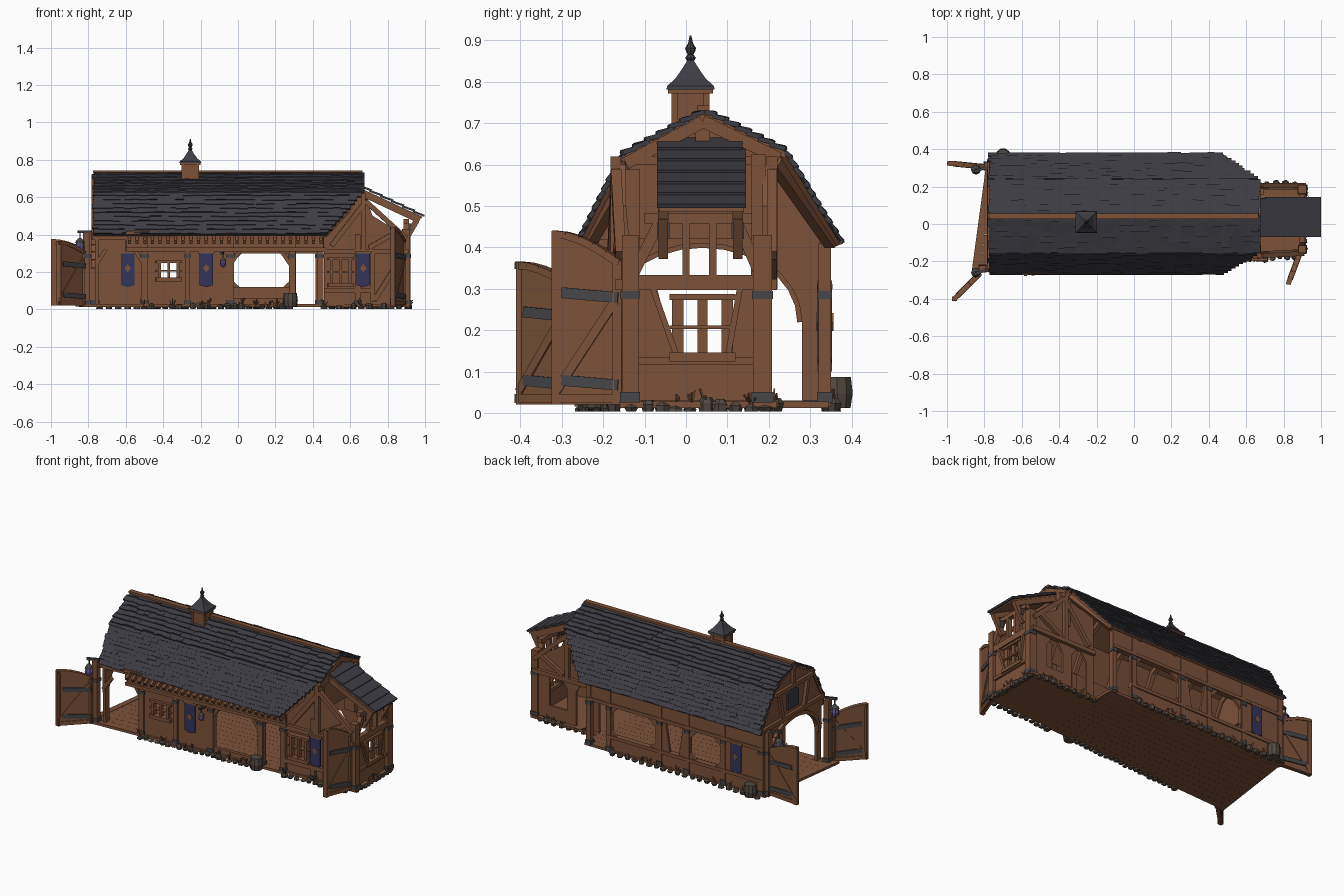
import bpy, bmesh, math, random
from mathutils import Vector as V
random.seed(4)
R = random.uniform

def mat(name, c):
    m = bpy.data.materials.new(name)
    m.diffuse_color = (*c, 1)
    return m
WOOD = mat("brown wood", (0.205, 0.085, 0.041))
SLATE = mat("dark slate", (0.047, 0.046, 0.058))
BLUE = mat("blue cloth", (0.034, 0.034, 0.105))
IRON = mat("grey iron", (0.062, 0.061, 0.066))
STONE = mat("brown stone", (0.085, 0.066, 0.052))
PURPLE = mat("purple glass", (0.12, 0.08, 0.26))
parts = {}

def part(name, m=WOOD):
    if name not in parts:
        parts[name] = (bmesh.new(), m)
    return parts[name][0]

def prism(bm, pts, off):
    a = [bm.verts.new(p) for p in pts]
    b = [bm.verts.new(V(p) + V(off)) for p in pts]
    bm.faces.new(a)
    bm.faces.new(b[::-1])
    for i in range(len(a)):
        j = (i + 1) % len(a)
        bm.faces.new((a[i], b[i], b[j], a[j]))

def beam(bm, a, b, w, h):
    a, b = V(a), V(b)
    d = (b - a).normalized()
    s = d.cross(V((0, 1, 0)) if abs(d.z) > 0.97 else V((0, 0, 1))).normalized()
    u = s.cross(d) * h / 2
    s = s * w / 2
    prism(bm, [a - s - u, a + s - u, a + s + u, a - s + u], b - a)

def lathe(bm, c, prof, n, turn=0, k=1):
    rings = [[bm.verts.new((c[0] + k * r * math.cos(turn + 2 * math.pi * i / n),
              c[1] + k * r * math.sin(turn + 2 * math.pi * i / n), c[2] + k * z)) for i in range(n)] for r, z in prof]
    for p, q in zip(rings, rings[1:]):
        for i in range(n):
            bm.faces.new((p[i], p[(i + 1) % n], q[(i + 1) % n], q[i]))
    bm.faces.new(rings[0][::-1])
    bm.faces.new(rings[-1])

def fy(x):                      # slightly skewed front wall line
    return -0.24 + (x + 0.83) * 0.052
def by(x):
    return 0.335
def ey(x):
    return 0.193

def wall(bm, f, x0, x1, z0, z1, t=0.02, dy=0):
    z = (z0 + z1) / 2
    beam(bm, (x0, f(x0) + dy, z), (x1, f(x1) + dy, z), t, z1 - z0)

def post(x, y, z1, w=0.04, z0=0.015):
    beam(part("posts"), (x, y, z0), (x, y, z1), w, w)
    beam(part("post_bands", IRON), (x, y, 0.025), (x, y, 0.05), w + .008, w + .008)
    beam(part("post_bands", IRON), (x, y, 0.275), (x, y, 0.295), w + .006, w + .006)

# floor planks
bm = part("floor")
for i in range(12):
    t0, t1 = i / 12, (i + .985) / 12
    def fl(x, t): return (x, fy(x) * (1 - t) - .02 * (1 - t) + .345 * t, .012)
    prism(bm, [fl(-.85 + .07 * t0, t0), fl(.46, t0), fl(.46, t1), fl(-.85 + .07 * t0, t1)], (0, 0, .016))
prism(bm, [(.46, -.18, .012), (.92, -.16, .012), (.92, .22, .012), (.46, .22, .012)], (0, 0, .016))

# front wall with window, wide bay and doorway
bm = part("front_wall")
for x0, x1, z0, z1 in [(-.5, -.42, .03, .33), (-.42, -.32, .03, .17), (-.42, -.32, .25, .33), (-.32, -.04, .03, .33),
                       (-.6, .46, .31, .42), (-.78, -.6, .37, .42), (.28, .31, .03, .33), (-.04, .28, .03, .06)]:
    wall(bm, fy, x0, x1, z0, z1)
bm = part("front_trim")
wall(bm, fy, -.6, .47, .4, .42, .05, -.02)
wall(bm, fy, -.6, .47, .31, .33, .03, -.012)
for i in range(26):
    x = -.58 + i * .041
    beam(bm, (x, fy(x), .385), (x, fy(x) - .045, .36), .016, .022)
for x, s in [(-.04, 1), (.28, -1), (-.5, -1), (-.76, 1)]:
    beam(bm, (x, fy(x), .24), (x + .055 * s, fy(x), .32), .022, .02)
for x in (-.81, -.5, -.04, .29, .44):
    post(x, fy(x), .41, .035)
post(-.27, fy(-.27) - .01, .33, .025)

# back wall with openings and corner braces
bm = part("back_wall")
for x0, x1, z0, z1 in [(-.77, -.48, .03, .3), (-.48, .31, .03, .11), (-.27, -.22, .1, .3), (-.1, -.03, .1, .3),
                       (.28, .31, .03, .3), (-.77, .44, .3, .42)]:
    wall(bm, by, x0, x1, z0, z1)
for x0, x1 in [(-.48, -.27), (-.03, .28)]:
    for x, s in [(x0, 1), (x1, -1)]:
        for z, d in [(.11, .045), (.3, -.05)]:
            prism(bm, [(x, .328, z), (x + .05 * s, .328, z), (x, .328, z + d)], (0, .016, 0))
for x, s in [(-.22, 1), (-.1, -1)]:
    prism(bm, [(x, .328, .11), (x + .03 * s, .328, .11), (x, .328, .3)], (0, .016, 0))
wall(part("back_trim"), by, -.77, .31, .1, .12, .035)
wall(part("back_trim"), by, -.77, .44, .3, .32, .035)
for x in (-.76, -.5, -.25, -.06, .29, .43):
    post(x, .335, .41, .03)

# windows: frame, sill and cross bars
def window(p, q, z0, z1):
    bm = part("window_frames")
    p, q, Z = V(p), V(q), V((0, 0, 1))
    m = (p + q) / 2
    e = (q - p).normalized() * .02
    for z, t in [(z0, .03), ((z0 + z1) / 2, .012), (z1, .02)]:
        beam(bm, p - e + Z * z, q + e + Z * z, t + .015, t * .7)
    for c, t in [(p, .016), (m, .012), (q, .016)]:
        beam(bm, c + Z * z0, c + Z * z1, t, t + .012)
window((-.42, fy(-.42) - .01, 0), (-.32, fy(-.32) - .01, 0), .16, .255)
window((.5, fy(.5) - .012, 0), (.6, fy(.6) - .012, 0), .13, .27)
window((.9, -.02, 0), (.9, .1, 0), .135, .28)

# narrower end bay: solid front side, back side with an arch and a window opening
prof = [(.46, .03), (.9, .03), (.9, .36), (.85, .42), (.72, .5), (.68, .6), (.64, .61), (.58, .57), (.46, .54)]
prism(part("end_bay_front"), [(x, fy(x), z) for x, z in prof], (0, .015, 0))
bm = part("end_bay_back")
prism(bm, [(x, .185, max(z, .3)) for x, z in prof], (0, .015, 0))
for x0, x1, z0, z1 in [(.46, .51, .03, .3), (.62, .68, .03, .3), (.68, .8, .03, .11), (.8, .9, .03, .3)]:
    wall(bm, ey, x0, x1, z0, z1, .015)
for x, s in [(.51, 1), (.62, -1), (.68, 1), (.8, -1)]:
    prism(bm, [(x, .187, .3), (x + .04 * s, .187, .3), (x, .187, .24)], (0, .012, 0))
for f, s in [(fy, 1), (lambda x: .2, -1)]:
    bm = part("end_bay_braces")
    braces = [((.67, .3), (.67, .62)), ((.46, .31), (.91, .31)), ((.5, .34), (.67, .56)), ((.68, .58), (.9, .38)),
              ((.7, .33), (.86, .42))]
    if s > 0:
        braces += [((.72, .04), (.72, .3)), ((.73, .05), (.88, .29)), ((.46, .1), (.72, .1))]
    for a, b in braces:
        beam(bm, (a[0], f(a[0]) - .008 * s, a[1]), (b[0], f(b[0]) - .008 * s, b[1]), .025, .026)
post(.9, -.135, .43, .04)
post(.9, .185, .43, .045)
post(.64, -.165, .4, .03)

# end wall with slanted slots, tie beam and braces
bm = part("end_wall")
for pts in [[(-.15, .03), (.2, .03), (.2, .135), (-.15, .135)], [(-.15, .135), (-.025, .135), (-.07, .3), (-.15, .3)],
            [(.105, .135), (.2, .135), (.2, .3), (.125, .3)]]:
    prism(bm, [(.885, y, z) for y, z in pts], (.016, 0, 0))
bm = part("end_frame")
for a, b, w in [((-.15, .315), (.2, .315), .036), ((-.1, .47), (.16, .47), .025), ((-.13, .33), (-.06, .47), .026),
                ((.18, .33), (.12, .47), .026), ((0, .32), (0, .47), .018), ((.065, .32), (.065, .47), .018),
                ((-.02, .13), (-.08, .3), .014), ((.1, .13), (.13, .3), .014), ((-.14, .125), (.2, .125), .018)]:
    beam(bm, (.9, *a), (.9, *b), .03, w)

# upper gable over the end bay
bm = part("right_gable")
prism(bm, [(.635, y, z) for y, z in [(-.145, .42), (.21, .42), (.215, .61), (.04, .705), (-.14, .6)]], (.015, 0, 0))
for a, b, w in [((-.13, .33), (-.13, .59), .04), ((.175, .33), (.175, .625), .07), ((.04, .6), (.04, .72), .025),
                ((-.145, .603), (.04, .703), .03), ((.225, .615), (.04, .705), .03), ((-.13, .61), (.2, .61), .02)]:
    beam(bm, (.66, *a), (.66, *b), w if a[0] == b[0] else .035, .035 if a[0] == b[0] else w)

# hood sloping out over the end
bm = part("hood_frame")
for y in (-.055, .125):
    beam(bm, (.64, y, .63), (.97, y, .475), .025, .03)
    beam(bm, (.9, y, .38), (.955, y, .475), .022, .03)
    beam(part("hood_brackets", IRON), (.915, y, .42), (.915, y, .46), .025, .03)
prism(bm, [(.64, -.065, .645), (.985, -.065, .485), (.985, .14, .485), (.64, .14, .645)], (0, 0, .01))

# roof: wooden decking, dark underlay and shingle courses over it
def shingles(bm, top, bot, rows, xs, xe):
    for r in range(rows):
        t0, t1 = max(0, (r - .35) / rows), (r + 1) / rows
        end = xe(r / rows)
        x = xs - R(0, .02)
        while x < end:
            w = min(R(.03, .075), end - x + .012)
            j = R(-.12, .12) / rows
            p, q = top.lerp(bot, t0), top.lerp(bot, t1 + j)
            beam(bm, (x + w / 2, p.x, p.y - .005), (x + w / 2, q.x, q.y + R(.001, .006)), w, .011)
            x += w
ridge = V((.045, .732))
for side, knee, eave in [("front", V((-.155, .625)), V((-.268, .4))), ("back", V((.24, .635)), V((.378, .41)))]:
    bm = part(side + "_shingles", SLATE)
    s = 1 if side == "front" else -1
    shingles(bm, ridge, knee, 7, -.765, lambda t: .665)
    shingles(bm, knee, eave, 10, -.765, lambda t: .65 - .2 * t)
    upper = [(-.772, *ridge), (.66, *ridge), (.66, *knee), (-.772, *knee)]
    lower = [(-.772, *knee), (.655, *knee), (.47, *eave), (-.772, *eave)]
    prism(bm, upper, (0, 0, -.006))
    prism(bm, lower, (0, .004 * s, -.002))
    dk = part("roof_decking")
    prism(dk, [(x, y, z - .0062) for x, y, z in upper], (0, 0, -.014))
    prism(dk, [(x, y + .0045 * s, z - .0025) for x, y, z in lower], (0, .012 * s, -.006))
    rf = part("rafters")
    for x in (-.75, -.5, -.25, 0, .25, .44):
        beam(rf, (x, ridge.x, ridge.y - .03), (x, knee.x + .02 * s, knee.y - .025), .025, .03)
        beam(rf, (x, knee.x + .02 * s, knee.y - .02), (x, eave.x + .03 * s, eave.y), .025, .03)
    beam(rf, (.64, knee.x + .025 * s, knee.y - .03), (.46, eave.x + .025 * s, eave.y), .03, .03)
beam(part("ridge_cap"), (-.775, .042, .737), (.665, .042, .737), .03, .012)
bm = part("hood_shingles", SLATE)
for r in range(6):
    y = -.07
    while y < .135:
        w = min(R(.03, .06), .145 - y)
        x0, x1 = .645 + r * .058, .645 + (r + 1.2) * .058
        z = lambda x: .665 - (x - .645) * .47
        beam(bm, (x0, y + w / 2, z(x0) - .004), (min(x1, .997), y + w / 2, z(x1) + .004), w, .011)
        y += w

# left gable with arched entrance
arch = [(.04 - .24 * math.cos(math.pi * i / 14), .22 + .19 * math.sin(math.pi * i / 14)) for i in range(15)]
prof = [(-.235, .03), (-.2, .03)] + arch + [(.28, .03), (.33, .03), (.345, .42), (.225, .615), (.045, .705), (-.14, .605), (-.245, .41)]
prism(part("left_gable"), [(-.765, *p) for p in prof], (.018, 0, 0))
bm = part("left_gable_trim")
for p, q in zip(arch, arch[1:]):
    beam(bm, (-.77, *p), (-.77, *q), .03, .022)
for a, b in [((-.25, .425), (.35, .425)), ((-.14, .6), (.22, .6)), ((-.06, .43), (-.1, .6)), ((.15, .43), (.19, .6)), ((.045, .6), (.045, .705))]:
    beam(bm, (-.77, *a), (-.77, *b), .025, .024)
prism(part("loft_hatch", SLATE), [(-.774, y, z) for y, z in [(-.01, .46), (.1, .46), (.1, .56), (.045, .59), (-.01, .56)]], (.009, 0, 0))
post(-.78, .31, .42)
prism(part("threshold"), [(-.87, -.27, .015), (-.83, -.27, .015), (-.76, .32, .015), (-.79, .32, .015)], (0, 0, .015))

# open arched doors with iron straps
def door(name, h, f, zh, zf):
    h, f, Z = V((*h, 0)), V((*f, 0)), V((0, 0, 1))
    n = (f - h).normalized().cross(Z)
    P = lambda t, z, o=0: h.lerp(f, t) + Z * z + n * o
    top = [(t, zh + (zf - zh) * math.sin(t * math.pi / 2)) for t in (1, .8, .6, .4, .2, 0)]
    prism(part(name), [P(0, .02, -.008), P(1, .02, -.008)] + [P(t, z, -.008) for t, z in top], n * .016)
    for (t0, z0), (t1, z1) in zip(top, top[1:]):
        beam(part(name), P(t0, z0 - .008), P(t1, z1 - .008), .026, .018)
    for a, b in [((.04, .02), (.04, zh)), ((.96, .02), (.96, zf)), ((.05, .27), (.95, .05)), ((0, .035), (1, .035))]:
        beam(part(name), P(*a), P(*b), .026, .022)
    for z in (.075, .24 * zh / .31):
        beam(part(name + "_straps", IRON), P(.0, z - .008), P(.85, z + .004), .03, .026)
door("front_left_door", (-.825, -.265), (-.965, -.405), .31, .365)
door("back_left_door", (-.79, .305), (-.995, .325), .31, .375)
door("right_door", (.885, -.16), (.825, -.32), .37, .44)

# cloth banners hung on rods
for x, y, s in [(-.59, .347, 1), (-.59, .324, -1), (-.17, fy(-.17) - .02, -1), (.67, fy(.67) - .03, -1)]:
    prism(part("banners", BLUE), [(x - .036, y, .3), (x - .036, y, .13), (x, y, .118), (x + .036, y, .13), (x + .036, y, .3)], (0, .006 * s, 0))
    beam(part("banner_rods"), (x - .045, y, .305), (x + .045, y, .305), .014, .012)
    prism(part("banner_badges"), [(x - .018, y, .22), (x, y, .198), (x + .018, y, .22), (x, y, .242)], (0, .009 * s, 0))

# hanging lanterns
for x, y, z, ax, ay, k in [(-.845, -.26, .305, -.79, -.245, 1.1), (-.845, .29, .305, -.78, .305, 1.1),
                           (-.08, fy(-.08) - .045, .225, -.08, fy(-.08), .75)]:
    beam(part("lantern_arms", IRON), (ax, ay, z + .1 * k), (x - .01, y - .01, z + .1 * k), .014, .014)
    beam(part("lantern_arms", IRON), (x, y, z + .06 * k), (x, y, z + .1 * k), .006, .006)
    lathe(part("lantern_caps", IRON), (x, y, z + .045 * k), [(.024, 0), (.018, .012), (.006, .025)], 8, 0, k)
    lathe(part("lantern_glass", PURPLE), (x, y, z), [(.008, 0), (.02, .012), (.023, .03), (.018, .046)], 8, 0, k)

# cupola with flared cap and finial
c, q = (-.255, .011, 0), math.pi / 4
beam(part("cupola"), (-.255, .011, .68), (-.255, .011, .775), .082, .082)
for dx, dy in [(1, 1), (1, -1), (-1, 1), (-1, -1)]:
    beam(part("cupola"), (-.255 + dx * .038, .011 + dy * .038, .69), (-.255 + dx * .038, .011 + dy * .038, .785), .016, .016)
beam(part("cupola"), (-.255, .011, .772), (-.255, .011, .787), .108, .108)
lathe(part("cupola_cap", SLATE), c, [(.082, .782), (.08, .79), (.052, .808), (.032, .828), (.014, .848), (.008, .855)], 4, q)
lathe(part("finial", SLATE), c, [(.008, .85), (.013, .858), (.007, .866), (.012, .876), (.013, .882), (.006, .893), (.002, .912)], 8)

# barrels
for x, y in [(-.7, .365), (.28, fy(.28) - .035)]:
    lathe(part("barrels", STONE), (x, y, .012), [(.034, 0), (.04, .035), (.035, .075)], 10)

# foundation stones and dry grass tufts
spots = [(x, fy(x) - .022) for x in [-.5 + i * .037 for i in range(22)] + [.46 + i * .04 for i in range(11)]]
spots += [(-.74 + i * .05, .35) for i in range(21)] + [(.46 + i * .05, .212) for i in range(9)] + [(.91, -.13 + i * .036) for i in range(10)]
bm = part("foundation_stones", STONE)
for x, y in spots:
    h = R(.01, .034)
    lathe(bm, (x, y + R(-.006, .006), .003), [(R(.012, .02), 0), (R(.016, .022), h * .6), (R(.008, .014), h)], 6, R(0, 3))
    if R(0, 1) < .4:
        for k in range(5):
            beam(part("dry_grass"), (x, y, .015), (x + R(-.025, .025), y + R(-.02, .01), R(.035, .06)), .004, .004)

# build the objects
for name, (bm, m) in parts.items():
    bmesh.ops.recalc_face_normals(bm, faces=bm.faces)
    me = bpy.data.meshes.new(name)
    bm.to_mesh(me)
    bm.free()
    me.materials.append(m)
    bpy.context.collection.objects.link(bpy.data.objects.new(name, me))
